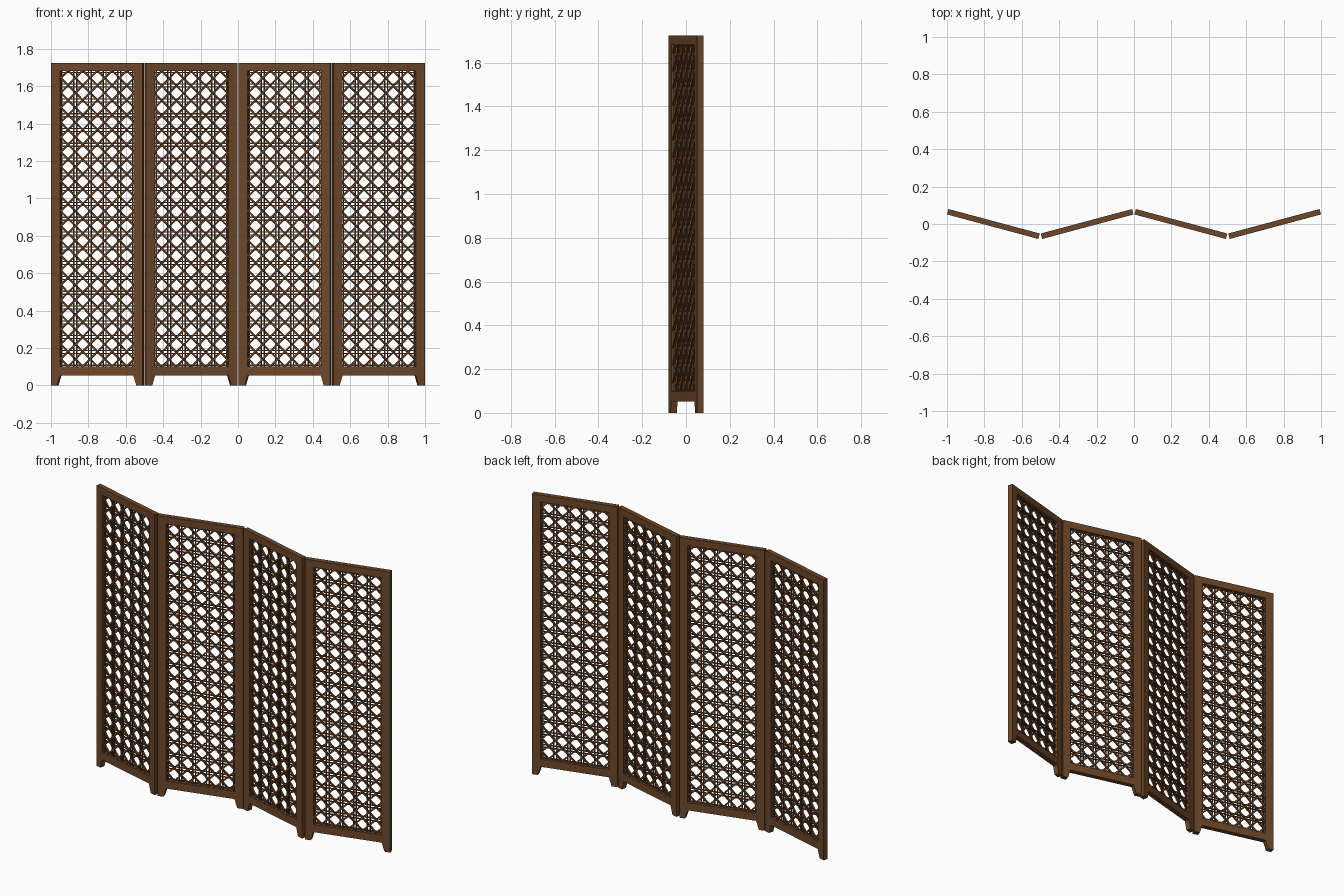
import bpy, bmesh, math
from mathutils import Vector, Matrix

if "Cube" in bpy.data.objects:
    bpy.data.objects.remove(bpy.data.objects["Cube"])

W, T, H = 0.506, 0.03, 1.725        # panel width, thickness, height
STILE, Z0, Z1 = 0.05, 0.10, 1.682   # frame width, opening bottom and top
FOOT = 0.053                        # height of the feet
NX, NZ = 5, 20                      # lattice cells
TILT = math.radians(15)
SPAN = W * math.cos(TILT) + T * math.sin(TILT)
STEP = (2 - SPAN) / 3               # panel spacing, leaving a thin gap

def material(name, col):
    m = bpy.data.materials.new(name)
    m.diffuse_color = (*col, 1)
    m.use_nodes = True
    m.node_tree.nodes["Principled BSDF"].inputs["Base Color"].default_value = m.diffuse_color
    return m

wood = material("walnut brown", (0.150, 0.062, 0.022))
cane = material("lattice brown", (0.138, 0.056, 0.021))

def prism(bm, pts, y0, y1):
    """Extrude an x-z outline from y0 to y1."""
    a = [bm.verts.new((x, y0, z)) for x, z in pts]
    b = [bm.verts.new((x, y1, z)) for x, z in pts]
    bm.faces.new(a)
    bm.faces.new(b[::-1])
    n = len(pts)
    for i in range(n):
        bm.faces.new((a[i], b[i], b[(i + 1) % n], a[(i + 1) % n]))

def strand(bm, p, q, width, y, depth):
    """Flat bar between two x-z points."""
    p, q = Vector(p), Vector(q)
    d = (q - p).normalized() * width / 2
    n = Vector((-d.y, d.x))
    prism(bm, [p + n, p - n, q - n, q + n], y - depth / 2, y + depth / 2)

def finish(bm, name, mat):
    bmesh.ops.recalc_face_normals(bm, faces=bm.faces)
    me = bpy.data.meshes.new(name)
    bm.to_mesh(me)
    bm.free()
    me.materials.append(mat)
    return me

# frame: stiles with tapered feet, and two rails
bm = bmesh.new()
h = W / 2
for s in (-1, 1):
    prism(bm, [(s * h, 0), (s * (h - 0.034), 0), (s * (h - STILE), FOOT),
               (s * (h - STILE), H), (s * h, H)], -T / 2, T / 2)
for a, b in ((FOOT, Z0), (Z1, H)):
    prism(bm, [(-h + STILE, a), (h - STILE, a), (h - STILE, b), (-h + STILE, b)], -T / 2, T / 2)
frame_mesh = finish(bm, "frame", wood)

# lattice: bold diagonals on both faces, paired uprights and crossbars in the core
bm = bmesh.new()
ow = W - 2 * STILE
px, pz = ow / NX, (Z1 - Z0) / NZ
OFF = 0.008
def at(u, v):
    return (-ow / 2 + u * px, Z0 + v * pz)
for i in range(NX + 1):
    for s in (-1, 1):
        x = -ow / 2 + i * px + s * OFF
        if abs(x) < ow / 2:
            strand(bm, (x, Z0), (x, Z1), 0.006, -0.003, 0.007)
for j in range(NZ + 1):
    for s in (-1, 1):
        z = Z0 + j * pz + s * OFF
        if Z0 < z < Z1:
            strand(bm, (-ow / 2, z), (ow / 2, z), 0.006, 0.003, 0.007)
for k in range(-NX, NZ):
    c = k + 0.5                     # line v = u + c, clipped to the opening
    u0, u1 = max(0, -c), min(NX, NZ - c)
    strand(bm, at(u0, u0 + c), at(u1, u1 + c), 0.009, -0.005, 0.010)
    strand(bm, at(NX - u0, u0 + c), at(NX - u1, u1 + c), 0.009, 0.005, 0.010)
lattice_mesh = finish(bm, "lattice", cane)

# four panels folded in a zigzag
for i in range(4):
    m = Matrix.Translation(((i - 1.5) * STEP, 0, 0)) @ Matrix.Rotation(TILT * (-1 if i % 2 == 0 else 1), 4, 'Z')
    for name, me in (("panel_frame", frame_mesh), ("panel_lattice", lattice_mesh)):
        ob = bpy.data.objects.new(f"{name}_{i + 1}", me)
        bpy.context.collection.objects.link(ob)
        ob.matrix_world = m
